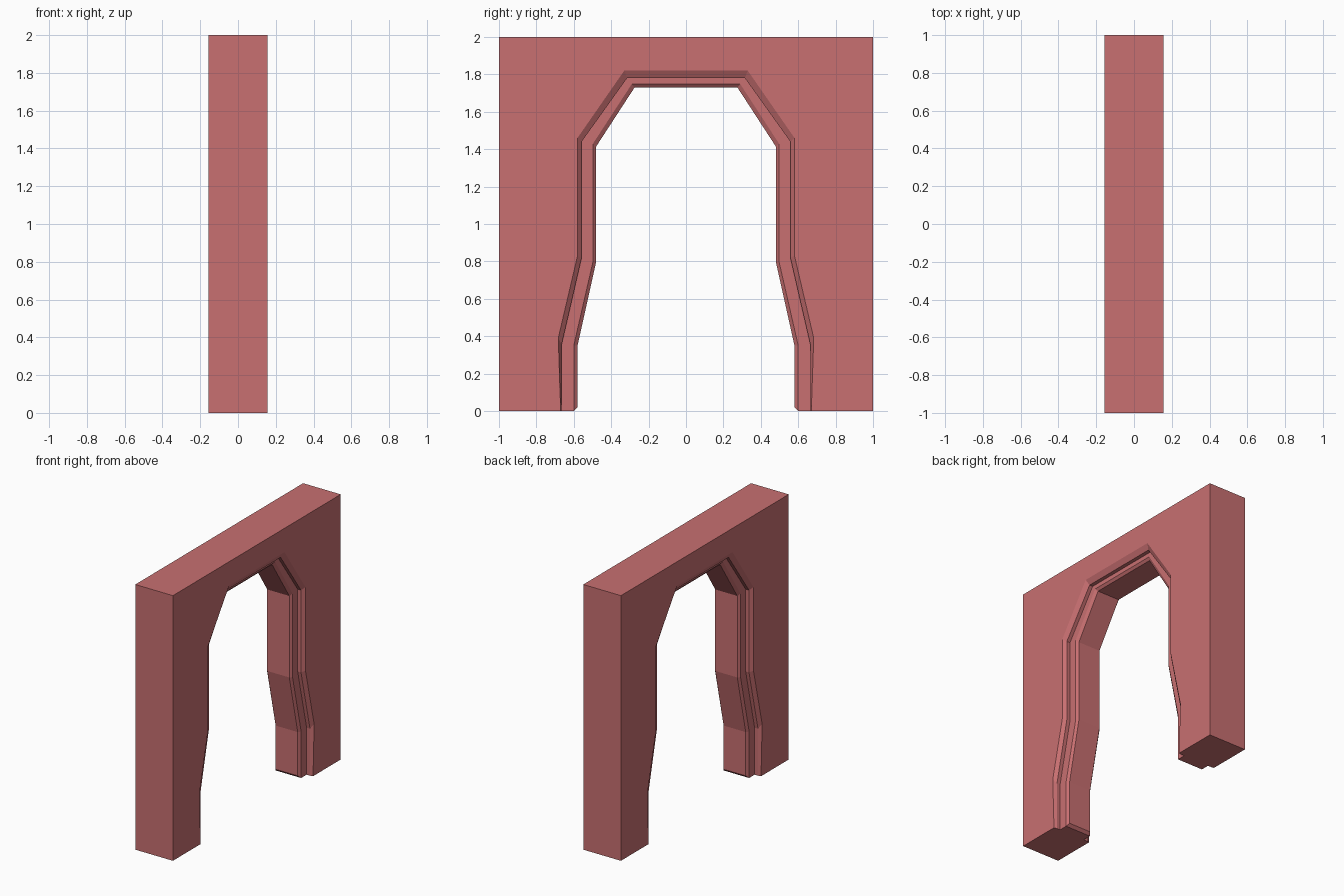
import bpy, bmesh

if "Cube" in bpy.data.objects:
    bpy.data.objects.remove(bpy.data.objects["Cube"])

HALF = 0.157   # half of the wall thickness

# arch outlines (y, z) for the right half, from floor to crown
wall_edge = [(0.67, 0), (0.683, 0.39), (0.58, 0.83), (0.58, 1.46), (0.33, 1.82)]
step_edge = [(0.665, 0), (0.665, 0.355), (0.558, 0.82), (0.558, 1.44), (0.315, 1.78)]
trim_edge = [(0.60, 0), (0.60, 0.35), (0.497, 0.80), (0.497, 1.43), (0.29, 1.748)]
jamb_edge = [(0.58, 0.02), (0.58, 0.35), (0.48, 0.80), (0.48, 1.415), (0.275, 1.73)]

# cross-section of the opening: each outline with its depth
section = [(wall_edge, HALF), (step_edge, 0.135), (step_edge, 0.107),
           (trim_edge, 0.107), (jamb_edge, 0.092)]
section += [(path, -x) for path, x in reversed(section)]

bm = bmesh.new()


def ring(path, x):
    full = path + [(-y, z) for y, z in reversed(path)]
    return [bm.verts.new((x, y, z)) for y, z in full]


# stepped and chamfered arch lining
rings = [ring(p, x) for p, x in section]
for a, b in zip(rings, rings[1:]):
    for i in range(len(a) - 1):
        bm.faces.new((a[i], a[i + 1], b[i + 1], b[i]))

# outer block corners, and the two wall faces around the opening
corners = []
for x, r in ((HALF, rings[0]), (-HALF, rings[-1])):
    c = [bm.verts.new((x, y, z)) for y, z in ((1, 0), (1, 2), (-1, 2), (-1, 0))]
    corners.append(c)
    bm.faces.new(r + c[::-1])
front, back = corners
for i in range(3):
    bm.faces.new((front[i], front[i + 1], back[i + 1], back[i]))

# undersides of the feet with the chamfered inner edge
for end in (0, -1):
    foot = [r[end] for r in rings]
    n = len(foot) // 2
    flat = foot[:n - 1] + foot[n + 1:]
    bm.faces.new(flat + [back[end], front[end]])
    bm.faces.new(foot[n - 2:n + 2])

bmesh.ops.recalc_face_normals(bm, faces=bm.faces)
mesh = bpy.data.meshes.new("arched_wall")
bm.to_mesh(mesh)
bm.free()
wall = bpy.data.objects.new("arched_wall", mesh)
bpy.context.collection.objects.link(wall)

mat = bpy.data.materials.new("wall_red")
mat.diffuse_color = (0.58, 0.16, 0.165, 1)
mat.use_nodes = True
mat.node_tree.nodes["Principled BSDF"].inputs["Base Color"].default_value = mat.diffuse_color
mesh.materials.append(mat)
